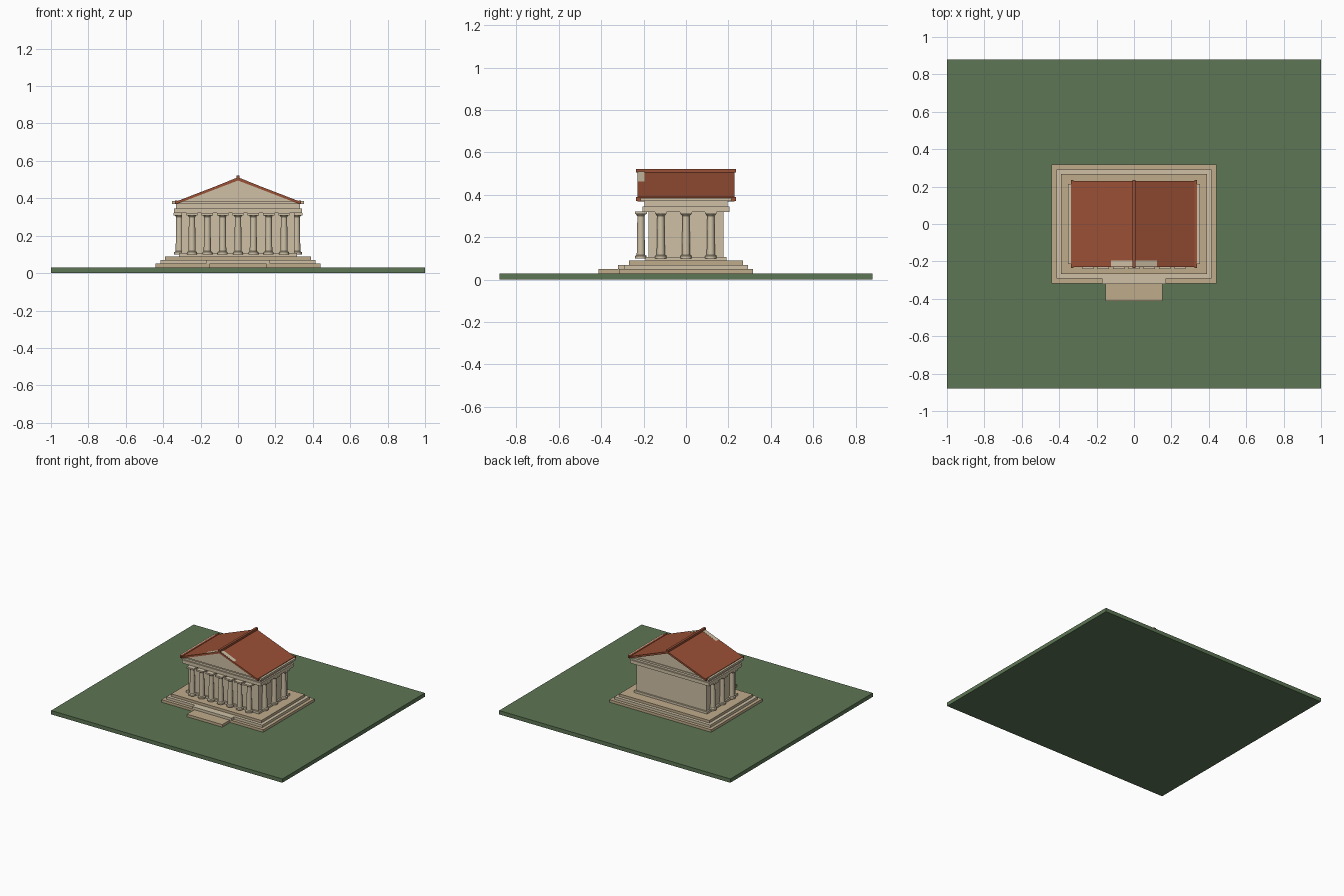
import bpy, bmesh, math

if "Cube" in bpy.data.objects:
    bpy.data.objects.remove(bpy.data.objects["Cube"])


def material(name, rgb):
    m = bpy.data.materials.new(name)
    m.diffuse_color = (*rgb, 1)
    m.use_nodes = True
    m.node_tree.nodes["Principled BSDF"].inputs["Base Color"].default_value = m.diffuse_color
    return m


STONE = material("pale_stone", (0.62, 0.53, 0.38))
TAN = material("step_stone", (0.52, 0.41, 0.26))
RED = material("roof_tile", (0.32, 0.08, 0.037))
GREEN = material("grass", (0.11, 0.18, 0.09))


def finish(name, bm, mat):
    bmesh.ops.recalc_face_normals(bm, faces=bm.faces)
    me = bpy.data.meshes.new(name)
    bm.to_mesh(me)
    bm.free()
    me.materials.append(mat)
    ob = bpy.data.objects.new(name, me)
    bpy.context.collection.objects.link(ob)
    return ob


def box(name, x0, x1, y0, y1, z0, z1, mat):
    bm = bmesh.new()
    bmesh.ops.create_cube(bm, size=1)
    for v in bm.verts:
        v.co = (x1 if v.co.x > 0 else x0, y1 if v.co.y > 0 else y0, z1 if v.co.z > 0 else z0)
    return finish(name, bm, mat)


def slab(name, hx, hy, z0, z1, mat):
    return box(name, -hx, hx, -hy, hy, z0, z1, mat)


def prism(name, profile, y0, y1, mat):
    """Extrude an (x, z) profile along y."""
    bm = bmesh.new()
    face = bm.faces.new([bm.verts.new((x, y0, z)) for x, z in profile])
    ext = bmesh.ops.extrude_face_region(bm, geom=[face])["geom"]
    bmesh.ops.translate(bm, vec=(0, y1 - y0, 0),
                        verts=[g for g in ext if isinstance(g, bmesh.types.BMVert)])
    return finish(name, bm, mat)


# Ground and stepped platform
slab("ground", 1.0, 0.88, 0, 0.03, GREEN)
slab("lower_step", 0.44, 0.317, 0.03, 0.05, TAN)
slab("middle_step", 0.415, 0.292, 0.05, 0.07, STONE)
slab("upper_step", 0.39, 0.268, 0.07, 0.09, TAN)

# Entrance stair
box("stair_lower", -0.153, 0.153, -0.413, -0.31, 0.03, 0.05, TAN)
box("stair_upper", -0.17, 0.17, -0.322, -0.28, 0.05, 0.07, STONE)

# Inner hall
slab("hall_base", 0.315, 0.19, 0.09, 0.107, STONE)
slab("hall_walls", 0.302, 0.178, 0.105, 0.325, STONE)

# Column: turned shaft with round base, square capital plate
PROFILE = [(0, 0.1), (0.027, 0.1), (0.027, 0.112), (0.0195, 0.117), (0.0165, 0.3),
           (0.025, 0.311), (0, 0.311)]
bm = bmesh.new()
ring = [bm.verts.new((r, 0, z)) for r, z in PROFILE]
edges = [bm.edges.new(p) for p in zip(ring, ring[1:])]
bmesh.ops.spin(bm, geom=ring + edges, cent=(0, 0, 0), axis=(0, 0, 1),
               angle=math.tau, steps=20, use_duplicate=False)
bmesh.ops.remove_doubles(bm, verts=bm.verts, dist=1e-5)
column = finish("column", bm, STONE)
bpy.context.view_layer.objects.active = column
column.select_set(True)
bpy.ops.object.shade_smooth_by_angle(angle=math.radians(30))
plate = box("capital", -0.03, 0.03, -0.028, 0.028, 0.309, 0.321, STONE)

# Front row and side rows
spots = [((i - 3) * 0.082, -0.213) for i in range(7)]
spots += [(sx * 0.314, y) for sx in (-1, 1) for y in (-0.119, 0, 0.117)]
for i, (x, y) in enumerate(spots):
    for src in (column, plate):
        ob = src
        if i:
            ob = src.copy()
            bpy.context.collection.objects.link(ob)
        ob.location = (x, y, 0)

# Beams under the roof
slab("beam", 0.343, 0.205, 0.32, 0.346, STONE)
slab("frieze", 0.332, 0.195, 0.346, 0.37, STONE)
slab("cornice", 0.353, 0.215, 0.37, 0.385, STONE)

# Gable triangles; the front one just breaks through the tiles
prism("front_gable", [(-0.315, 0.384), (0.315, 0.384), (0, 0.513)], -0.226, -0.196, STONE)
prism("back_gable", [(-0.305, 0.384), (0.305, 0.384), (0, 0.503)], 0.18, 0.21, STONE)

# Roof slopes, ridge cap and eave strips
for side, s in (("left", -1), ("right", 1)):
    prism(f"roof_{side}", [(0, 0.51), (s * 0.335, 0.381), (s * 0.331, 0.368), (0, 0.495)],
          -0.23, 0.23, RED)
    x0, x1 = sorted((s * 0.323, s * 0.337))
    box(f"eave_{side}", x0, x1, -0.235, 0.235, 0.372, 0.389, RED)
slab("ridge_cap", 0.009, 0.235, 0.506, 0.523, RED)
